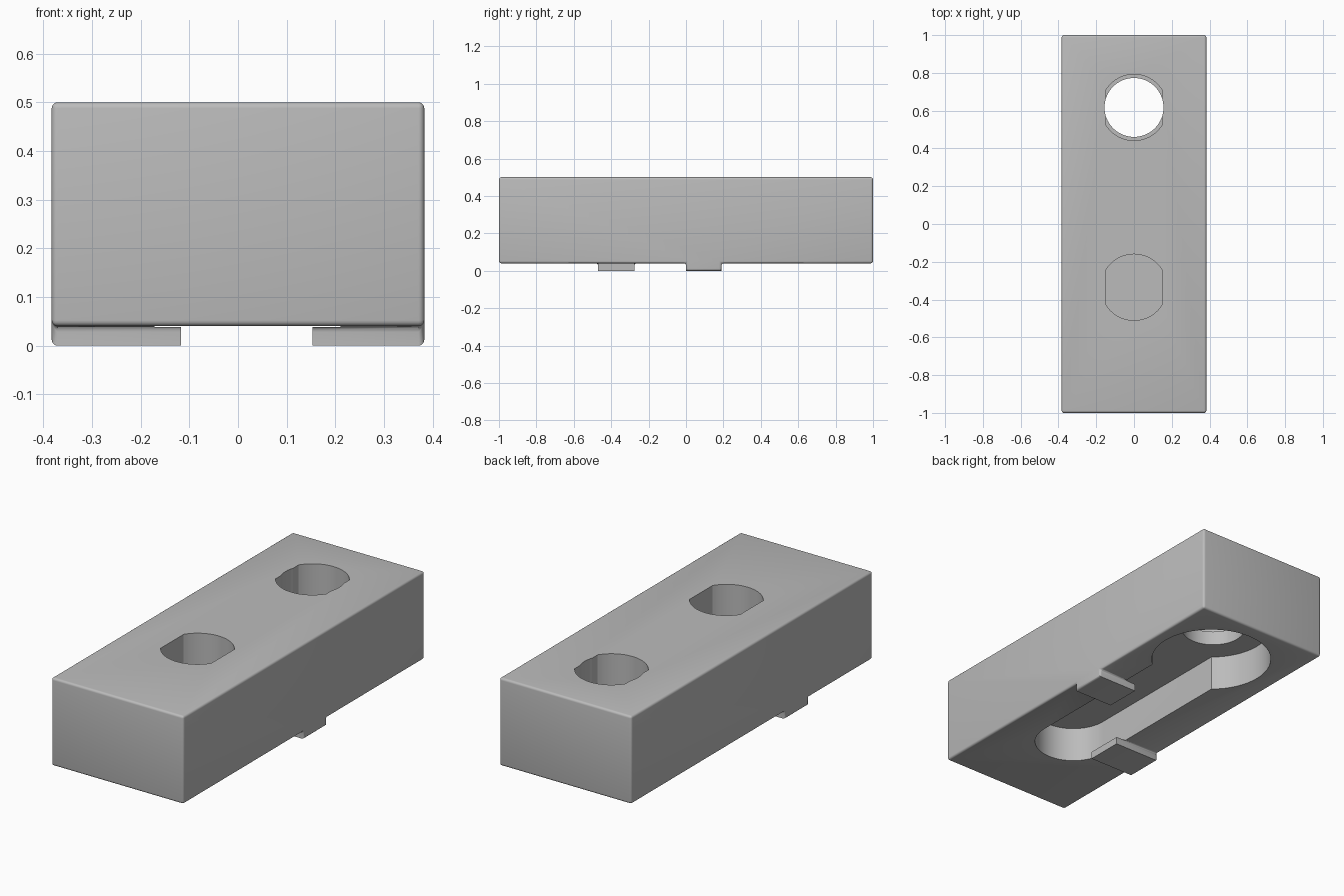
import bpy, bmesh
from math import pi, sin, cos, asin, acos

cube = bpy.data.objects.get("Cube")
if cube:
    bpy.data.objects.remove(cube)

HALF_X, BOTTOM, TOP = 0.383, 0.04, 0.5
ROUND = 0.012

grey = bpy.data.materials.new("plain_grey")
grey.use_nodes = True
colour = (0.5, 0.5, 0.5, 1)
grey.diffuse_color = colour
grey.node_tree.nodes["Principled BSDF"].inputs["Base Color"].default_value = colour


def arc(cx, cy, r, start, end, steps=32):
    return [(cx + r * cos(start + (end - start) * i / steps),
             cy + r * sin(start + (end - start) * i / steps)) for i in range(steps + 1)]


def prism(name, outline, z0, z1):
    """Extrude a counter-clockwise outline from z0 to z1."""
    bm = bmesh.new()
    face = bm.faces.new([bm.verts.new((x, y, z0)) for x, y in outline])
    top = bmesh.ops.extrude_face_region(bm, geom=[face])["geom"]
    bmesh.ops.translate(bm, vec=(0, 0, z1 - z0),
                        verts=[v for v in top if isinstance(v, bmesh.types.BMVert)])
    bmesh.ops.recalc_face_normals(bm, faces=bm.faces)
    mesh = bpy.data.meshes.new(name)
    bm.to_mesh(mesh)
    bm.free()
    obj = bpy.data.objects.new(name, mesh)
    bpy.context.collection.objects.link(obj)
    mesh.materials.append(grey)
    return obj


def box(name, x0, x1, y0, y1, z0, z1):
    return prism(name, [(x0, y0), (x1, y0), (x1, y1), (x0, y1)], z0, z1)


def combine(target, tool, operation):
    mod = target.modifiers.new(operation, "BOOLEAN")
    mod.operation, mod.object, mod.solver = operation, tool, "EXACT"
    bpy.context.view_layer.objects.active = target
    bpy.ops.object.modifier_apply(modifier=mod.name)
    bpy.data.objects.remove(tool)


# Block with two staggered locating tabs underneath
block = box("mounting_block", -HALF_X, HALF_X, -1, 1, BOTTOM, TOP)
combine(block, box("right_tab", -HALF_X, -0.117, -0.47, -0.275, 0, 0.2), "UNION")
combine(block, box("left_tab", 0.153, HALF_X, 0, 0.19, 0, 0.2), "UNION")

# Round the outer edges and the tab roots, keep the tab tips crisp
bm = bmesh.new()
bm.from_mesh(block.data)
bmesh.ops.dissolve_limit(bm, angle_limit=0.01, verts=bm.verts, edges=bm.edges)


def rounded(edge):
    a, b = (v.co for v in edge.verts)
    inner_end = max(abs(a.x), abs(b.x)) < 0.2
    tip_side = max(a.z, b.z) < 0.001 and abs(a.x - b.x) > 0.01
    return not inner_end and not tip_side


bmesh.ops.bevel(bm, geom=[e for e in bm.edges if rounded(e)], offset=ROUND,
                segments=4, profile=0.5, affect="EDGES", clamp_overlap=True)
bm.to_mesh(block.data)
bm.free()

# Keyhole pocket in the underside, passing above the tab tips
sx, wide_y, wide_r, slot_y, slot_r = 0.019, 0.625, 0.298, -0.45, 0.192
a = asin(slot_r / wide_r)
keyhole = (arc(sx, wide_y, wide_r, -pi / 2 + a, 3 * pi / 2 - a, 64)
           + arc(sx, slot_y, slot_r, pi, 2 * pi))
combine(block, prism("keyhole_cutter", keyhole, 0.0385, 0.225), "DIFFERENCE")

# Flat-sided sockets in the top, one drilled through to the pocket
flat, socket_r = 0.147, 0.175
b = acos(flat / socket_r)
for y in (-0.335, 0.617):
    outline = arc(0, y, socket_r, b, pi - b) + arc(0, y, socket_r, pi + b, 2 * pi - b)
    combine(block, prism("socket_cutter", outline, 0.3, 0.6), "DIFFERENCE")
combine(block, prism("drill_cutter", arc(0, 0.617, 0.156, 0, 2 * pi, 64)[:-1], 0.15, 0.6),
        "DIFFERENCE")

bpy.ops.object.select_all(action="DESELECT")
block.select_set(True)
bpy.context.view_layer.objects.active = block
bpy.ops.object.shade_smooth_by_angle(angle=0.6)
